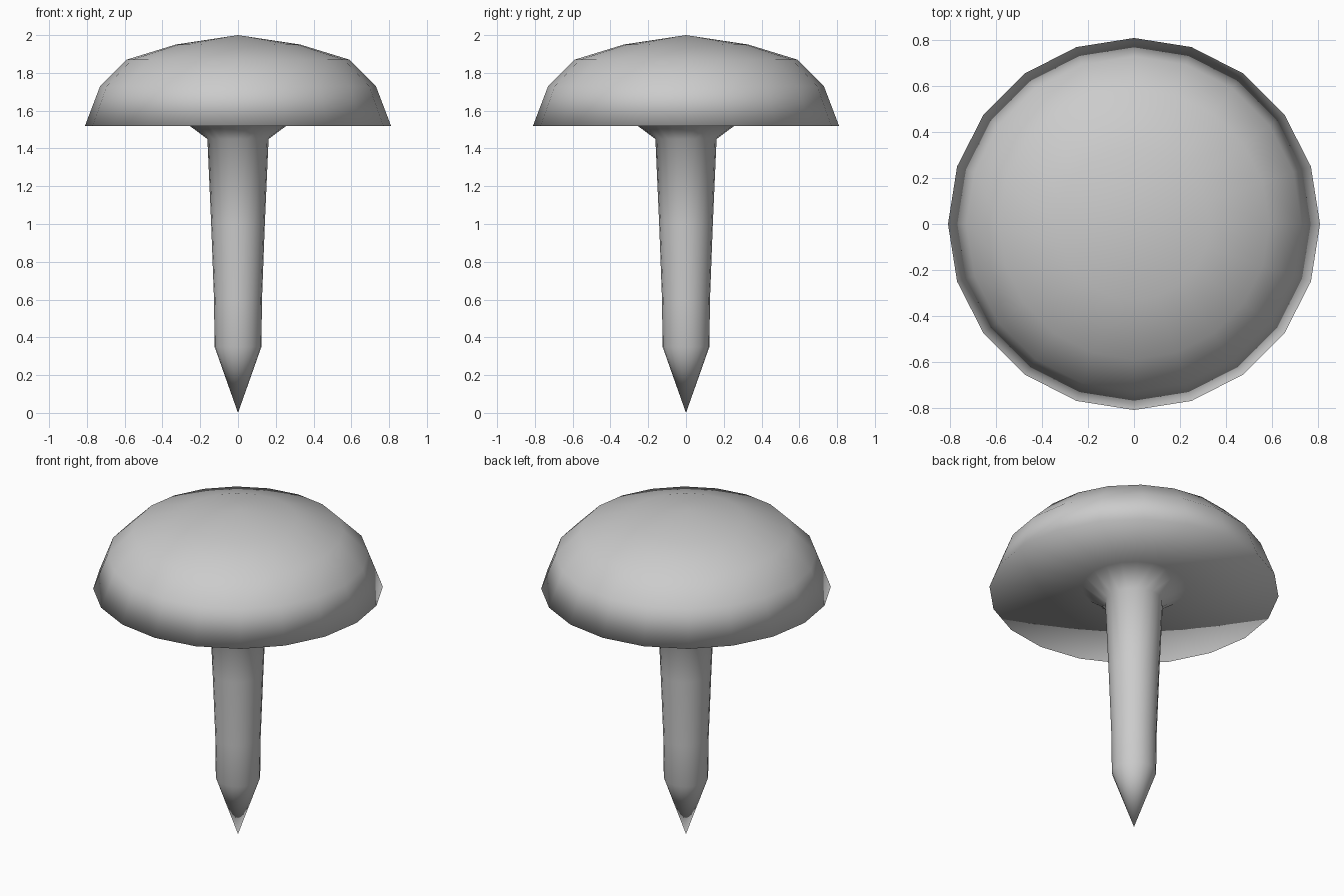
import bpy, bmesh, math

if "Cube" in bpy.data.objects:
    bpy.data.objects.remove(bpy.data.objects["Cube"])

SIDES = 20

def lathe(name, profile):
    """Revolve (radius, height) points around z; radius 0 makes a pole."""
    bm = bmesh.new()
    rings = []
    for r, z in profile:
        if r == 0:
            rings.append([bm.verts.new((0, 0, z))] * SIDES)
        else:
            rings.append([bm.verts.new((r * math.cos(2 * math.pi * i / SIDES),
                                        r * math.sin(2 * math.pi * i / SIDES), z))
                          for i in range(SIDES)])
    for a, b in zip(rings, rings[1:]):
        for i in range(SIDES):
            j = (i + 1) % SIDES
            bm.faces.new(list(dict.fromkeys((a[i], a[j], b[j], b[i]))))
    bmesh.ops.recalc_face_normals(bm, faces=bm.faces)
    for f in bm.faces:
        f.smooth = True
    mesh = bpy.data.meshes.new(name)
    bm.to_mesh(mesh)
    bm.free()
    obj = bpy.data.objects.new(name, mesh)
    bpy.context.collection.objects.link(obj)
    return obj

# pointed tip and tapering shank
shank = [(0, 0), (0.124, 0.35), (0.127, 0.6), (0.142, 1.0), (0.162, 1.45)]
# flared collar, slightly hollow underside and domed cap
head = [(0.29, 1.545), (0.81, 1.52), (0.73, 1.73), (0.59, 1.87), (0.33, 1.95), (0, 2.0)]

# one continuous smooth surface
lathe("domed_tack", shank + head)
